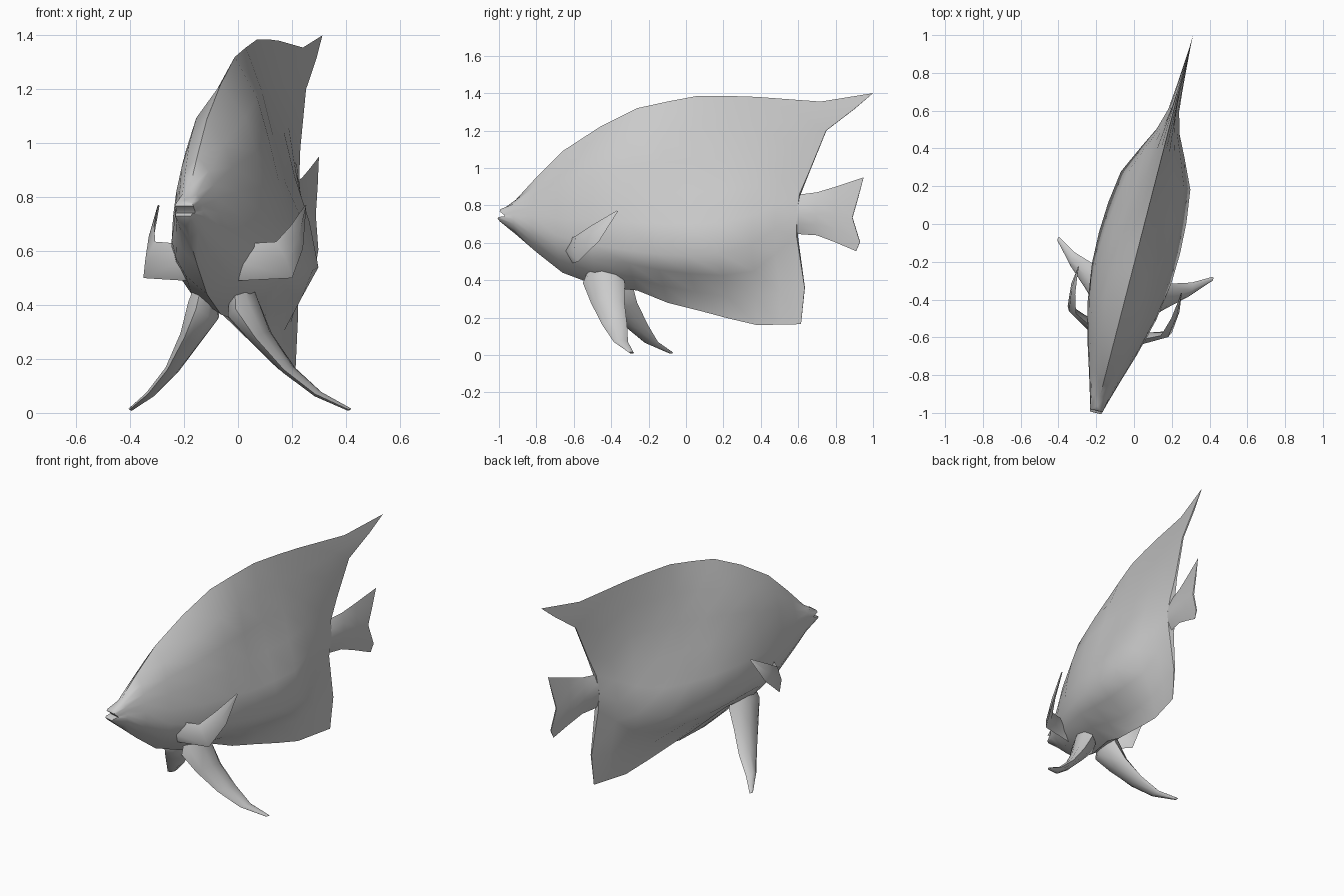
import bpy, bmesh
from math import cos, sin, radians
from mathutils import Vector

cube = bpy.data.objects.get("Cube")
if cube:
    bpy.data.objects.remove(cube)

grey = bpy.data.materials.new("pale_grey")
grey.use_nodes = True
grey.diffuse_color = (0.6, 0.6, 0.6, 1)
grey.node_tree.nodes["Principled BSDF"].inputs["Base Color"].default_value = (0.6, 0.6, 0.6, 1)

# The fish swims along a heading turned slightly from the y axis
YAW = radians(14.5)


def place(y, w, z):
    """Point at lengthwise y on the centre plane, offset sideways by w."""
    return Vector((0.055 + 0.258 * y + w * cos(YAW), y - w * sin(YAW), z))


def lerp(a, b, t):
    return a + (b - a) * t


def finish(name, bm, angle):
    bmesh.ops.remove_doubles(bm, verts=bm.verts, dist=0.0005)
    bmesh.ops.recalc_face_normals(bm, faces=bm.faces)
    mesh = bpy.data.meshes.new(name)
    bm.to_mesh(mesh)
    bm.free()
    mesh.materials.append(grey)
    obj = bpy.data.objects.new(name, mesh)
    bpy.context.collection.objects.link(obj)
    bpy.ops.object.select_all(action="DESELECT")
    obj.select_set(True)
    bpy.context.view_layer.objects.active = obj
    bpy.ops.object.shade_smooth_by_angle(angle=radians(angle))
    return obj


def loft_symmetric(name, stations, angle=65):
    """Skin both flanks through stations of (y, z, half width) rows, zero width at the edges."""
    bm = bmesh.new()
    sides = [[[bm.verts.new(place(y, s * w, z)) for y, z, w in st] for st in stations]
             for s in (-1, 1)]
    rows = range(len(stations[0]) - 1)
    for grid in sides:
        for a, b in zip(grid, grid[1:]):
            for r in rows:
                bm.faces.new((a[r], a[r + 1], b[r + 1], b[r]))
    # Close the front and rear ends between the flanks
    for end in (0, -1):
        a, b = sides[0][end], sides[1][end]
        for r in rows:
            bm.faces.new((a[r], a[r + 1], b[r + 1], b[r]))
    return finish(name, bm, angle)


def loft_rings(name, rings, angle=60):
    """Skin a closed tube through rings of points."""
    bm = bmesh.new()
    grid = [[bm.verts.new(p) for p in ring] for ring in rings]
    n = len(grid[0])
    for a, b in zip(grid, grid[1:]):
        for i in range(n):
            j = (i + 1) % n
            bm.faces.new((a[i], a[j], b[j], b[i]))
    bm.faces.new(grid[0])
    bm.faces.new(grid[-1])
    return finish(name, bm, angle)


# Body: section shape runs from a full head to a thin crest and keel
LEVELS = (1, 0.8, 0.6, 0.4, 0.2, 0, -0.33, -0.66, -1)
HEAD = (0, 0.5, 0.72, 0.87, 0.96, 1, 0.88, 0.6, 0)
REAR = (0, 0.13, 0.3, 0.52, 0.82, 1, 0.66, 0.17, 0)


def section(y, top, bottom, middle, width):
    blend = min(1, max(0, (0.1 - y) / 0.5))
    rows = []
    for level, rear, head in zip(LEVELS, REAR, HEAD):
        z = lerp(middle, top if level > 0 else bottom, abs(level))
        rows.append((y, z, width * lerp(rear, head, blend)))
    return rows


lips = [(-0.965, 0.79, 0), (-0.985, 0.78, 0.03), (-0.988, 0.768, 0.035),
        (-0.965, 0.75, 0.035), (-0.96, 0.742, 0.035), (-0.995, 0.738, 0.032),
        (-1.0, 0.73, 0.03), (-0.99, 0.715, 0.025), (-0.96, 0.69, 0)]
rear_edge = [(1.0, 1.4, 0), (0.9, 1.315, 0.004), (0.75, 1.2, 0.004),
             (0.66, 0.98, 0.006), (0.61, 0.86, 0.015), (0.6, 0.75, 0.03),
             (0.595, 0.635, 0.015), (0.635, 0.36, 0.004), (0.615, 0.165, 0)]
body = [lips] + [section(*s) for s in (
    (-0.91, 0.83, 0.645, 0.73, 0.056),
    (-0.80, 0.95, 0.55, 0.69, 0.09),
    (-0.66, 1.09, 0.44, 0.64, 0.135),
    (-0.46, 1.22, 0.365, 0.59, 0.188),
    (-0.26, 1.32, 0.345, 0.56, 0.217),
    (-0.10, 1.355, 0.28, 0.54, 0.222),
    (0.06, 1.385, 0.24, 0.53, 0.214),
    (0.23, 1.385, 0.195, 0.54, 0.19),
    (0.38, 1.38, 0.16, 0.59, 0.118))]
# Last section before the trailing edge, slimmed toward the fins
before_edge = [(lerp(y0, y1, 0.5), lerp(z0, z1, 0.5), 0.42 * (w0 + w1))
               for (y0, z0, w0), (y1, z1, w1) in zip(body[-1], rear_edge)]
before_edge[0] = (0.72, 1.355, 0)
body += [before_edge, rear_edge]
loft_symmetric("body", body)

# Tail fin: a flattened stalk opening into a notched fan
EDGE = (0, 0.8, 1, 0.8, 0)
tail = []
for y, top, bottom, width in ((0.5, 0.84, 0.66, 0.035), (0.62, 0.86, 0.645, 0.028),
                              (0.7, 0.87, 0.64, 0.02), (0.8, 0.9, 0.602, 0.012)):
    tail.append([(y, lerp(top, bottom, i / 4), width * k) for i, k in enumerate(EDGE)])
tail_end = ((0.95, 0.95), (0.92, 0.84), (0.89, 0.735), (0.93, 0.605), (0.91, 0.555))
tail.append([(y, z, 0.004 * k) for (y, z), k in zip(tail_end, EDGE)])
loft_symmetric("tail_fin", tail)

# Paired fins: right side mirrors the left across the centre plane
for side, label in ((1, "left"), (-1, "right")):
    # Pelvic fin: tapering blade, (y, side offset, height, half chord, half thickness)
    rings = []
    for y, w, z, chord, thick in ((-0.42, 0.06, 0.5, 0.07, 0.03),
                                  (-0.42, 0.076, 0.385, 0.112, 0.054),
                                  (-0.385, 0.135, 0.28, 0.09, 0.032),
                                  (-0.325, 0.223, 0.16, 0.066, 0.017),
                                  (-0.268, 0.32, 0.07, 0.038, 0.012),
                                  (-0.186, 0.42, 0.012, 0.012, 0.006)):
        rings.append([place(y + chord * cos(a), side * (w + thick * sin(a)),
                            z + 0.7 * thick * sin(a))
                      for a in (radians(45 * i) for i in range(8))])
    loft_rings(label + "_pelvic_fin", rings)

    # Pectoral fin: cupped blade bending out from the cheek and sweeping back
    rings = []
    for upper, lower, thick in (((-0.60, 0.09, 0.625), (-0.58, 0.1, 0.49), 0.025),
                                ((-0.533, 0.232, 0.635), (-0.505, 0.285, 0.5), 0.012),
                                ((-0.436, 0.262, 0.695), (-0.39, 0.296, 0.61), 0.008),
                                ((-0.30, 0.281, 0.772), (-0.295, 0.283, 0.765), 0.003)):
        mid = [lerp(a, b, 0.5) for a, b in zip(upper, lower)]
        bulge = [(mid[0] + d * thick, mid[1] - d * thick, mid[2]) for d in (-1, 1)]
        rings.append([place(y, side * w, z)
                      for y, w, z in (upper, bulge[0], lower, bulge[1])])
    loft_rings(label + "_pectoral_fin", rings)
